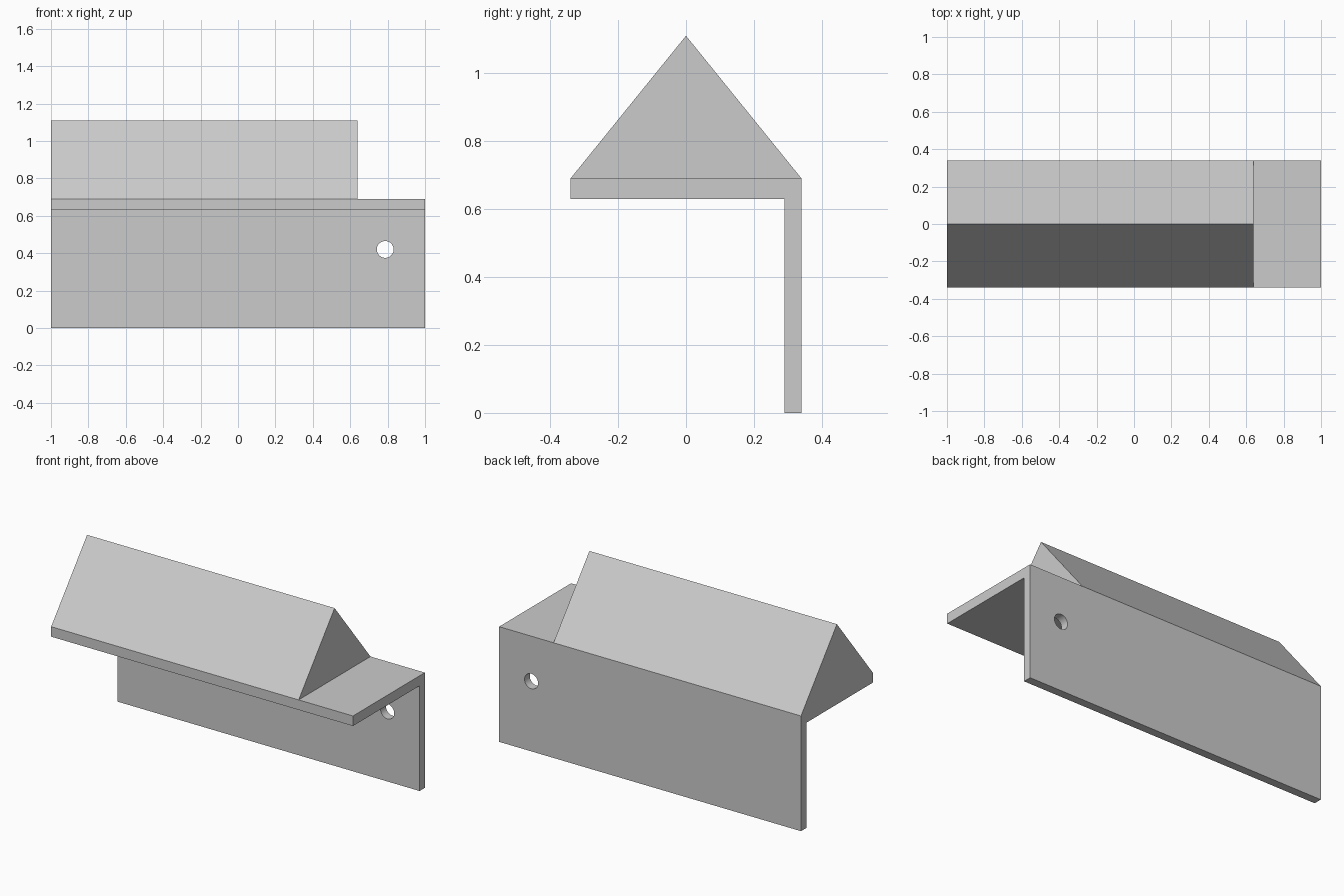
import bpy
import bmesh
from mathutils import Vector

cube = bpy.data.objects.get("Cube")
if cube:
    bpy.data.objects.remove(cube, do_unlink=True)

X_LEFT, X_ROOF, X_RIGHT = -1.0, 0.64, 1.0
HALF, WALL_IN = 0.34, 0.29
SHELF_LOW, SHELF_TOP, RIDGE = 0.63, 0.69, 1.11

grey = bpy.data.materials.new("light grey")
grey.use_nodes = True
colour = (0.6, 0.6, 0.6, 1)
grey.diffuse_color = colour
grey.node_tree.nodes["Principled BSDF"].inputs["Base Color"].default_value = colour


def extrude(bm, faces, distance):
    """Extrude faces along x and return the new end faces."""
    result = bmesh.ops.extrude_face_region(bm, geom=faces)["geom"]
    verts = [g for g in result if isinstance(g, bmesh.types.BMVert)]
    bmesh.ops.translate(bm, verts=verts, vec=Vector((distance, 0, 0)))
    return [g for g in result if isinstance(g, bmesh.types.BMFace)]


# L-shaped end section with a triangular gable sharing its top edge
bm = bmesh.new()
outline = [(-HALF, SHELF_LOW), (WALL_IN, SHELF_LOW), (WALL_IN, 0),
           (HALF, 0), (HALF, SHELF_TOP), (-HALF, SHELF_TOP)]
section = [bm.verts.new((X_LEFT, y, z)) for y, z in outline]
ridge = bm.verts.new((X_LEFT, 0, RIDGE))
bracket = bm.faces.new(section)
gable = bm.faces.new((section[-1], section[-2], ridge))

# Ridge and bracket together, then the bracket alone
ends = extrude(bm, [bracket, gable], X_ROOF - X_LEFT)
bracket_end = max(ends, key=lambda f: len(f.verts))
extrude(bm, [bracket_end], X_RIGHT - X_ROOF)
bmesh.ops.recalc_face_normals(bm, faces=bm.faces[:])

mesh = bpy.data.meshes.new("ridged_bracket")
bm.to_mesh(mesh)
bm.free()
mesh.materials.append(grey)
body = bpy.data.objects.new("ridged_bracket", mesh)
bpy.context.collection.objects.link(body)

# Round hole through the back wall
bpy.ops.mesh.primitive_cylinder_add(
    vertices=48, radius=0.045, depth=0.2,
    location=(0.787, 0.315, 0.42), rotation=(1.570796, 0, 0))
cutter = bpy.context.object
cutter.name = "hole_cutter"
cutter.hide_render = True
cutter.data.materials.append(grey)

hole = body.modifiers.new("hole", "BOOLEAN")
hole.operation = "DIFFERENCE"
hole.solver = "EXACT"
hole.object = cutter

bpy.ops.object.select_all(action="DESELECT")
body.select_set(True)
bpy.context.view_layer.objects.active = body
bpy.ops.object.modifier_apply(modifier="hole")
bpy.data.objects.remove(cutter, do_unlink=True)
bpy.ops.object.shade_smooth_by_angle()
